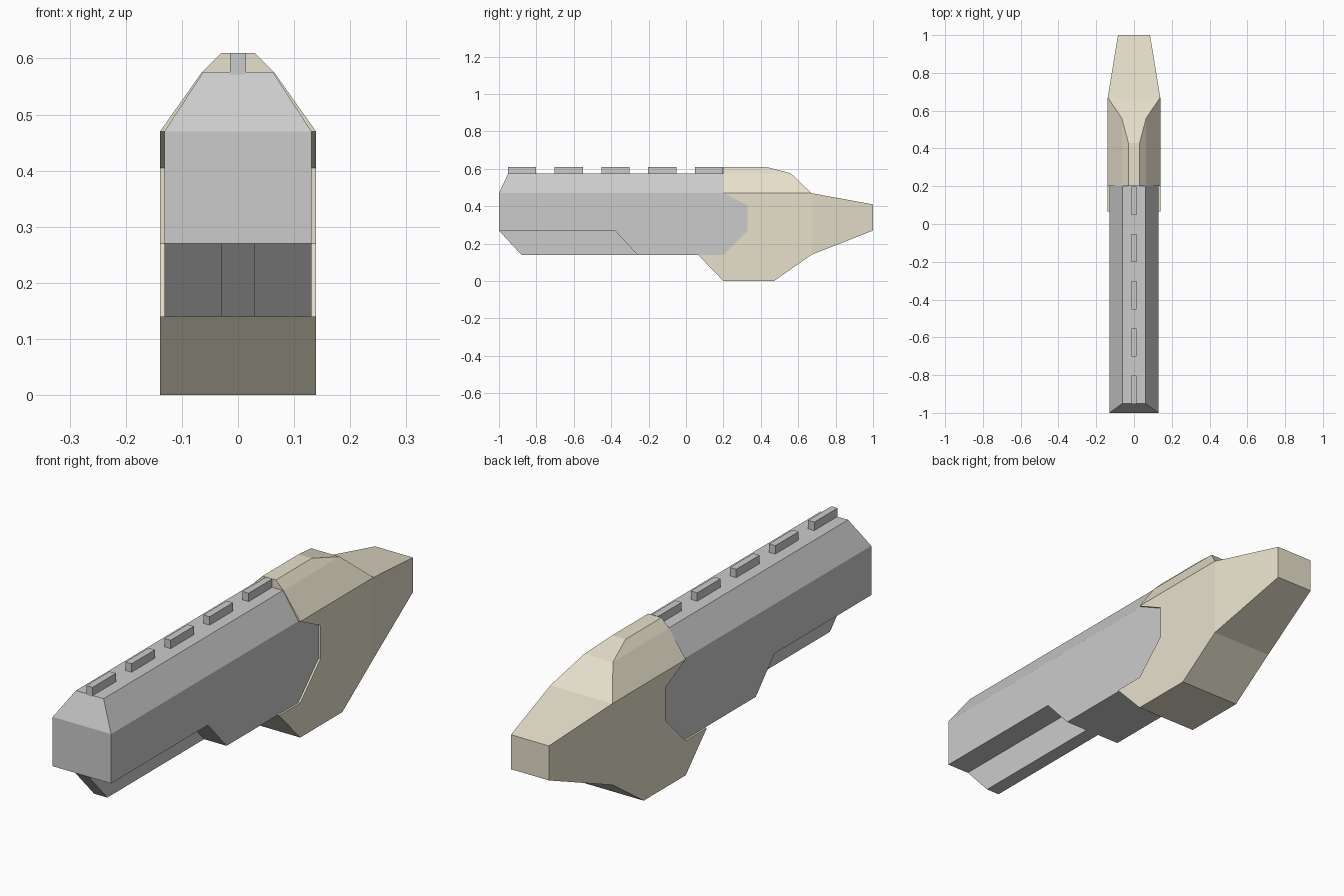
import bpy, bmesh

if "Cube" in bpy.data.objects:
    bpy.data.objects.remove(bpy.data.objects["Cube"])

tan = bpy.data.materials.new("tan")
tan.diffuse_color = (0.8, 0.75, 0.6, 1)
tan.use_nodes = True
tan.node_tree.nodes["Principled BSDF"].inputs["Base Color"].default_value = tan.diffuse_color


def prism(name, profile, half, mat=None, levels=(), tail=None):
    """Side profile (y, z) widened to +-half in x; the top face at z=0.47 is
    raised through levels (half_width, y_front, y_back, z)."""
    bm = bmesh.new()
    left = [bm.verts.new((-half, y, z)) for y, z in profile]
    right = [bm.verts.new((half, y, z)) for y, z in profile]
    sides = [bm.faces.new(left), bm.faces.new(right)]
    n = len(profile)
    top = None
    for i in range(n):
        j = (i + 1) % n
        f = bm.faces.new((left[i], left[j], right[j], right[i]))
        if all(abs(v.co.z - 0.47) < 1e-5 for v in f.verts):
            top = f
    bmesh.ops.recalc_face_normals(bm, faces=bm.faces[:])
    # narrow the rear end, with a crease across each side
    if tail:
        crease_y, end_half = tail
        for ring in (left, right):
            pair = [v for v in ring if abs(v.co.y - crease_y) < 1e-5]
            bmesh.ops.connect_verts(bm, verts=pair)
            for v in ring:
                if v.co.y > crease_y + 0.01:
                    v.co.x *= end_half / half
    # sloped roof
    for w, y0, y1, z in levels:
        mid = sum(v.co.y for v in top.verts) / 4
        res = bmesh.ops.extrude_face_region(bm, geom=[top])
        new = [g for g in res["geom"] if isinstance(g, bmesh.types.BMFace)][0]
        if top.is_valid:
            bmesh.ops.delete(bm, geom=[top], context='FACES_ONLY')
        top = new
        for v in top.verts:
            v.co = (w if v.co.x > 0 else -w, y0 if v.co.y < mid else y1, z)
    bmesh.ops.recalc_face_normals(bm, faces=bm.faces[:])
    me = bpy.data.meshes.new(name)
    bm.to_mesh(me)
    bm.free()
    ob = bpy.data.objects.new(name, me)
    bpy.context.collection.objects.link(ob)
    if mat:
        me.materials.append(mat)
    return ob


# long grey hull with a chamfered roof
prism("hull",
      [(-1, .27), (-1, .47), (.2, .47), (.33, .405), (.33, .27),
       (.2, .14), (-.26, .14), (-.38, .27)],
      .131, levels=[(.062, -.95, .2, .576)])

# narrow keel under the front of the hull
prism("keel", [(-1, .27), (-.88, .14), (-.26, .14), (-.38, .27)], .03)

# tan rear section, notched around the hull and tapering to the back
prism("rear_section",
      [(.065, .14), (.2, 0), (.47, 0), (.67, .14), (1, .27), (1, .41),
       (.67, .47), (.2, .47), (.33, .405), (.33, .27), (.2, .14)],
      .139, tan,
      levels=[(.064, .2, .56, .576), (.03, .2, .43, .61)],
      tail=(.67, .085))

# row of rail blocks along the roof
for i in range(5):
    y = -.952 + i * .25
    prism(f"rail_block_{i + 1}",
          [(y, .57), (y + .15, .57), (y + .15, .61), (y, .61)], .014)
